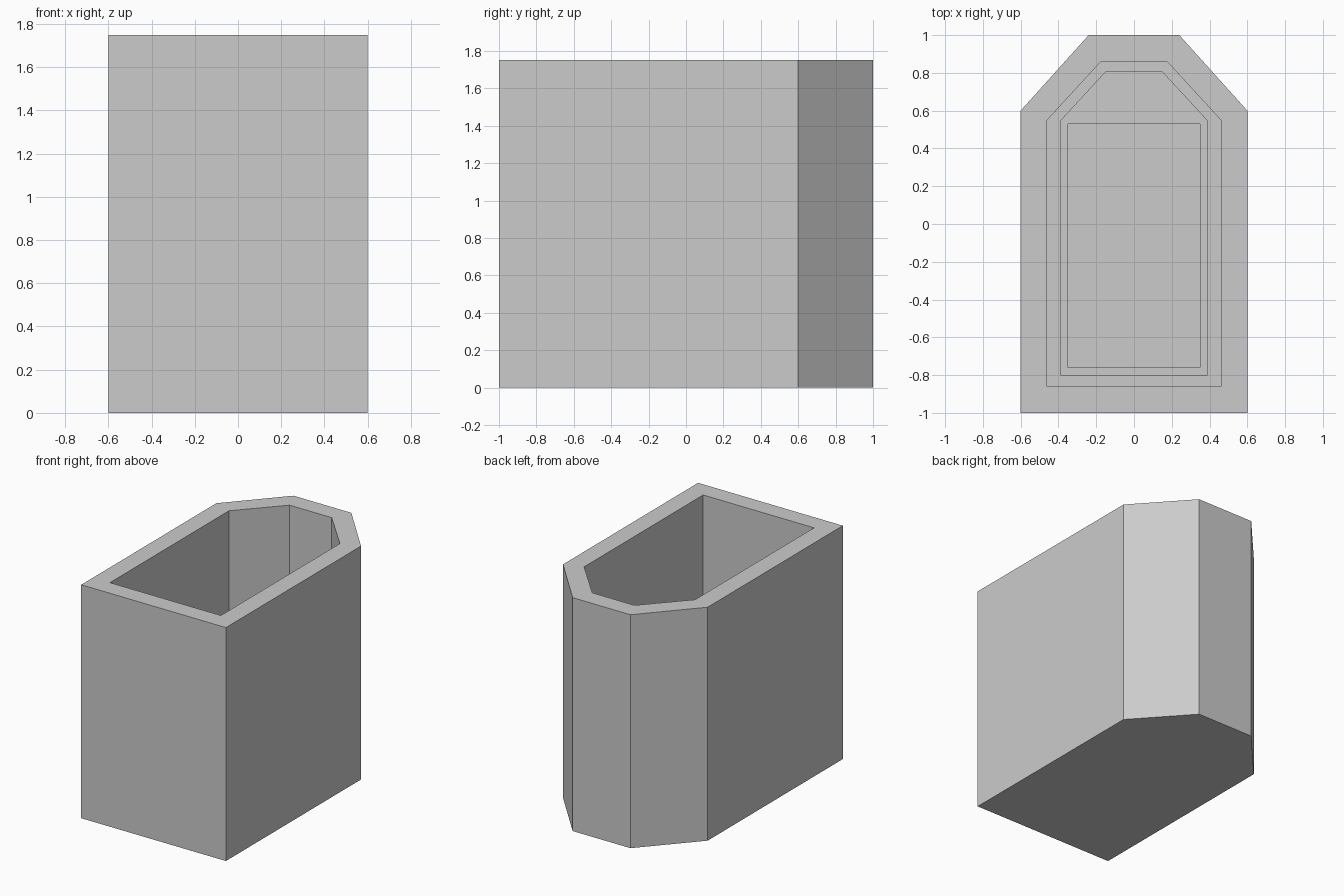
import bpy
import bmesh

cube = bpy.data.objects.get("Cube")
if cube:
    bpy.data.objects.remove(cube, do_unlink=True)

# Plain grey
grey = bpy.data.materials.new("light_grey")
grey.use_nodes = True
colour = (0.6, 0.6, 0.6, 1)
grey.diffuse_color = colour
grey.node_tree.nodes["Principled BSDF"].inputs["Base Color"].default_value = colour


def outline(half_width, front, shoulder, back, back_half):
    """Mirrored plan outline with a chamfered back."""
    right = [(half_width, front), (half_width, shoulder), (back_half, back)]
    return right + [(-x, y) for x, y in reversed(right)]


def ring(bm, points, z):
    return [bm.verts.new((x, y, z)) for x, y in points]


def bridge(bm, lower, upper):
    n = len(lower)
    for i in range(n):
        j = (i + 1) % n
        bm.faces.new((lower[i], lower[j], upper[j], upper[i]))


HEIGHT, LEDGE, FLOOR, POCKET = 1.75, 0.45, 0.30, 0.14
outer = outline(0.6, -1, 0.6, 1, 0.24)
mouth = outline(0.46, -0.86, 0.55, 0.86, 0.175)
well = outline(0.39, -0.8, 0.545, 0.805, 0.15)
slot = [(0.35, -0.76), (0.35, 0.53), (-0.35, 0.53), (-0.35, -0.76)]

# Walls, rim and stepped cavity, followed from the base up and back down inside
bm = bmesh.new()
base = ring(bm, outer, 0)
bm.faces.new(base[::-1])
previous = base
for points, z in ((outer, HEIGHT), (mouth, HEIGHT), (mouth, LEDGE),
                  (well, LEDGE), (well, FLOOR)):
    current = ring(bm, points, z)
    bridge(bm, previous, current)
    previous = current

# Cavity floor around the rectangular pocket
top = ring(bm, slot, FLOOR)
w = previous
for face in ((w[0], w[1], top[1], top[0]),
             (w[1], w[2], w[3], w[4], top[2], top[1]),
             (w[4], w[5], top[3], top[2]),
             (w[5], w[0], top[0], top[3])):
    bm.faces.new(face)

# Rectangular pocket
bottom = ring(bm, slot, POCKET)
bridge(bm, top, bottom)
bm.faces.new(bottom)

bmesh.ops.recalc_face_normals(bm, faces=bm.faces)
mesh = bpy.data.meshes.new("container")
bm.to_mesh(mesh)
bm.free()
mesh.materials.append(grey)
bpy.context.collection.objects.link(bpy.data.objects.new("container", mesh))
